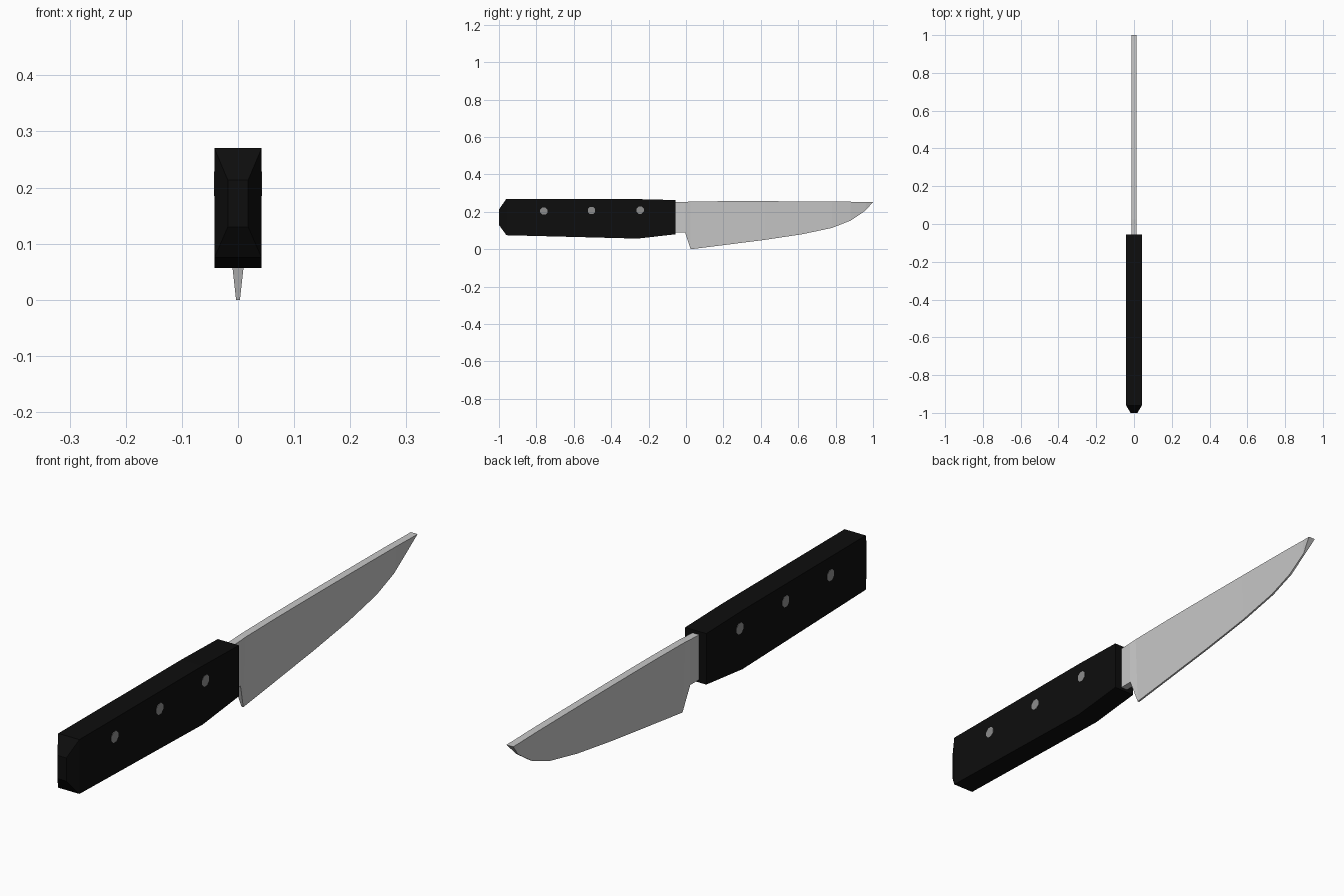
import bpy, bmesh, math
from mathutils import Matrix

if "Cube" in bpy.data.objects:
    bpy.data.objects.remove(bpy.data.objects["Cube"])


def material(name, r, g, b):
    m = bpy.data.materials.new(name)
    m.diffuse_color = (r, g, b, 1)
    m.use_nodes = True
    m.node_tree.nodes["Principled BSDF"].inputs["Base Color"].default_value = m.diffuse_color
    return m


steel = material("blade steel", 0.58, 0.58, 0.58)
black = material("handle black", 0.004, 0.004, 0.004)
grey = material("rivet grey", 0.27, 0.27, 0.27)


def finish(bm, name, mat):
    bmesh.ops.recalc_face_normals(bm, faces=bm.faces)
    me = bpy.data.meshes.new(name)
    bm.to_mesh(me)
    bm.free()
    me.materials.append(mat)
    ob = bpy.data.objects.new(name, me)
    bpy.context.collection.objects.link(ob)
    return ob


def loft(name, stations, mat):
    """Four-sided sections: (top y, top z, top half width, bottom y, z, half width)."""
    bm = bmesh.new()
    rings = []
    for ty, tz, tw, by, bz, bw in stations:
        pts = [(-tw, ty, tz), (tw, ty, tz), (bw, by, bz), (-bw, by, bz)]
        rings.append([bm.verts.new(p) for p in pts])
    for a, b in zip(rings, rings[1:]):
        for i in range(4):
            j = (i + 1) % 4
            bm.faces.new((a[i], a[j], b[j], b[i]))
    bm.faces.new(rings[0])
    bm.faces.new(rings[-1])
    bmesh.ops.remove_doubles(bm, verts=bm.verts, dist=1e-5)
    return finish(bm, name, mat)


# Blade: thick spine, thin cutting edge, square ricasso at the handle
W, E = 0.0135, 0.0035
edge = [(0.025, 0.255, 0.0), (0.2, 0.257, 0.022), (0.42, 0.257, 0.050),
        (0.62, 0.256, 0.080), (0.78, 0.255, 0.114), (0.88, 0.254, 0.153)]
blade = [(-0.10, 0.25, W, -0.10, 0.09, W), (-0.005, 0.253, W, -0.005, 0.09, W)]
blade += [(y, zt, W, y, zb, E) for y, zt, zb in edge]
blade += [(0.965, 0.252, W, 0.957, 0.205, E), (1.0, 0.252, W, 1.0, 0.252, W)]
loft("blade", blade, steel)

# Handle: slab with swelling belly and chamfered butt
H = 0.042
handle = [(-1.0, 0.213, 0.018, -1.0, 0.13, 0.018), (-0.96, 0.27, H, -0.96, 0.075, H),
          (-0.26, 0.268, H, -0.26, 0.057, H), (-0.055, 0.263, H, -0.055, 0.08, H)]
loft("handle", handle, black)

# Rivets: pins passing through the handle
for n, (y, z) in enumerate([(-0.76, 0.204), (-0.505, 0.207), (-0.245, 0.209)]):
    bm = bmesh.new()
    bmesh.ops.create_cone(bm, cap_ends=True, segments=8, radius1=0.021, radius2=0.021,
                          depth=2 * H + 0.002,
                          matrix=Matrix.Translation((0, y, z))
                          @ Matrix.Rotation(math.pi / 2, 4, 'Y')
                          @ Matrix.Rotation(math.pi / 8, 4, 'Z'))
    finish(bm, "rivet_%d" % (n + 1), grey)
